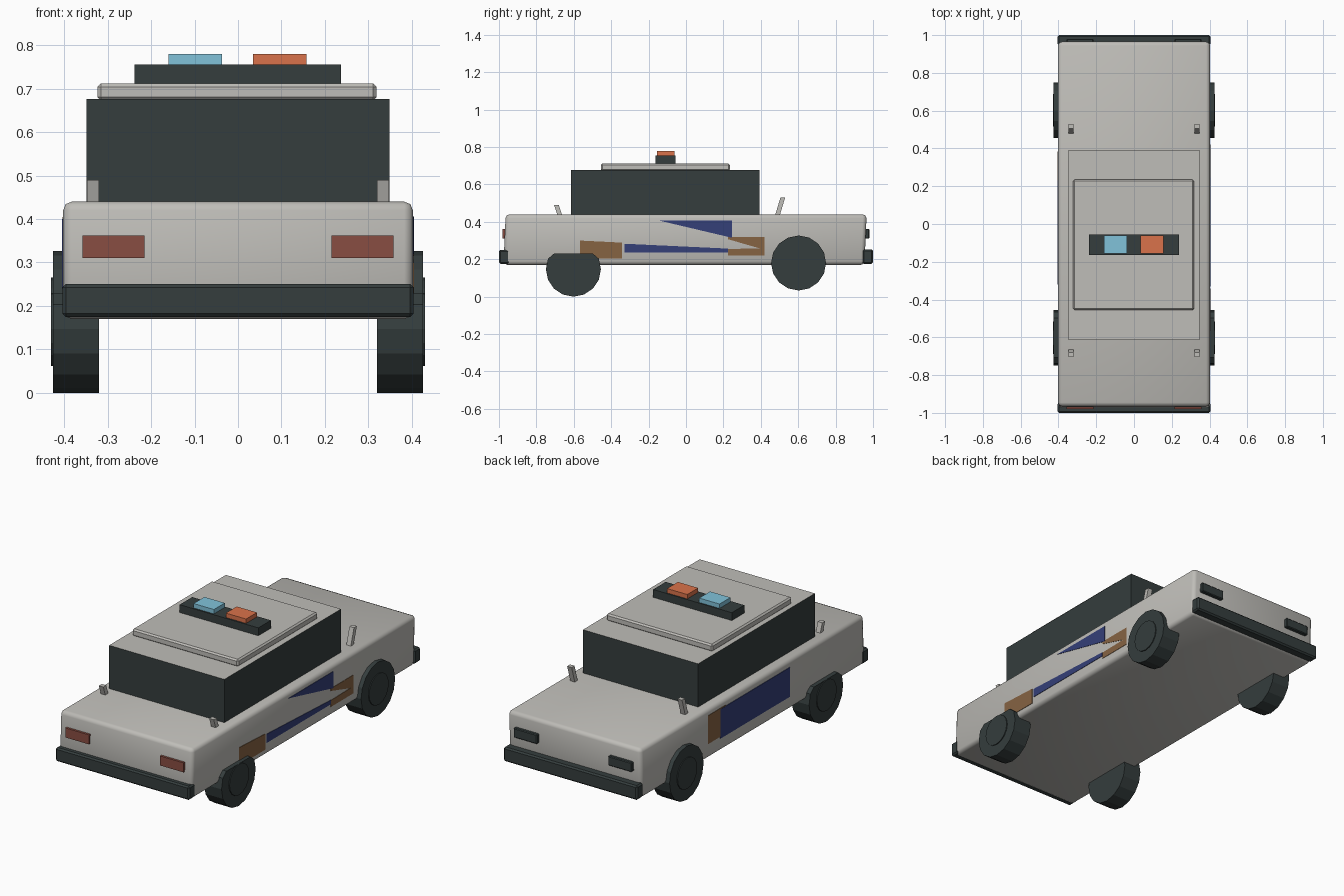
import bpy, bmesh, math
from mathutils import Matrix, Vector

cube = bpy.data.objects.get("Cube")
if cube:
    bpy.data.objects.remove(cube, do_unlink=True)


def material(name, r, g, b):
    m = bpy.data.materials.new(name)
    m.use_nodes = True
    m.diffuse_color = (r, g, b, 1)
    m.node_tree.nodes["Principled BSDF"].inputs["Base Color"].default_value = (r, g, b, 1)
    return m


PAINT = material("pale grey paint", 0.52, 0.51, 0.48)
DARK = material("charcoal", 0.035, 0.047, 0.047)
RED = material("dull red lamp", 0.25, 0.075, 0.055)
NAVY = material("navy stripe", 0.035, 0.05, 0.19)
BROWN = material("brown stripe", 0.24, 0.125, 0.055)
SKY = material("light blue beacon", 0.22, 0.54, 0.70)
ORANGE = material("orange beacon", 0.70, 0.17, 0.07)


def finish(name, bm, *mats):
    bmesh.ops.recalc_face_normals(bm, faces=bm.faces)
    me = bpy.data.meshes.new(name)
    bm.to_mesh(me)
    bm.free()
    for m in mats:
        me.materials.append(m)
    ob = bpy.data.objects.new(name, me)
    bpy.context.collection.objects.link(ob)
    return ob


def box(name, x, y, z, mat, bevel=0.0, segments=1, lean=0.0):
    """Box between ranges; lean shifts the top along y."""
    bm = bmesh.new()
    bmesh.ops.create_cube(bm, size=1)
    for v in bm.verts:
        top = v.co.z > 0
        v.co = Vector([r[0] if c < 0 else r[1] for c, r in zip(v.co, (x, y, z))])
        if top:
            v.co.y += lean
    if bevel:
        bmesh.ops.bevel(bm, geom=bm.edges[:], offset=bevel, segments=segments,
                        profile=0.5, affect='EDGES')
    return finish(name, bm, mat)


def plate(name, points, x0, x1, mat):
    """Thin side marking from a y-z outline."""
    bm = bmesh.new()
    face = bm.faces.new([bm.verts.new((x0, y, z)) for y, z in points])
    ext = bmesh.ops.extrude_face_region(bm, geom=[face])
    for v in ext["geom"]:
        if isinstance(v, bmesh.types.BMVert):
            v.co.x = x1
    return finish(name, bm, mat)


def wheel(name, side, y, z, clip):
    bm = bmesh.new()
    turn = Matrix.Rotation(math.pi / 2, 4, 'Y')
    for radius, inner, outer in ((0.147, 0.32, 0.425), (0.085, 0.40, 0.43)):
        place = Matrix.Translation((side * (inner + outer) / 2, y, z)) @ turn
        bmesh.ops.create_cone(bm, cap_ends=True, segments=16, radius1=radius,
                              radius2=radius, depth=outer - inner, matrix=place)
    # Tyre tops flattened beneath the front wings
    for v in bm.verts:
        v.co.z = min(v.co.z, clip)
    bmesh.ops.remove_doubles(bm, verts=bm.verts, dist=0.0001)
    return finish(name, bm, DARK)


# Body shell, with a tail that leans in slightly towards the bottom
body = box("body", (-0.402, 0.402), (-0.975, 0.955), (0.17, 0.44), PAINT, 0.02, 2)
for v in body.data.vertices:
    if v.co.z > 0.3:
        v.co.y += 0.01
body.select_set(True)
bpy.context.view_layer.objects.active = body
bpy.ops.object.shade_smooth_by_angle(angle=math.radians(50))

# Cabin: dark glass all round, painted top
cabin = box("cabin", (-0.348, 0.348), (-0.615, 0.392), (0.43, 0.676), DARK)
cabin.data.materials.append(PAINT)
for p in cabin.data.polygons:
    if p.normal.z > 0.9:
        p.material_index = 1

# Roof panel and beacon bar
box("roof_panel", (-0.323, 0.318), (-0.455, 0.235), (0.672, 0.712), PAINT, 0.008)
box("beacon_bar", (-0.238, 0.237), (-0.163, -0.055), (0.70, 0.755), DARK)
box("blue_beacon", (-0.16, -0.037), (-0.155, -0.061), (0.75, 0.779), SKY)
box("orange_beacon", (0.035, 0.157), (-0.155, -0.061), (0.75, 0.779), ORANGE)

# Bumpers
box("front_bumper", (-0.404, 0.404), (-1.0, -0.945), (0.175, 0.25), DARK, 0.008)
box("rear_bumper", (-0.404, 0.404), (0.945, 1.0), (0.175, 0.253), DARK, 0.008)

# Parts repeated on both sides
for side, label in ((1, "left"), (-1, "right")):
    lamp_x = sorted((side * 0.215, side * 0.357))
    box("front_lamp_" + label, lamp_x, (-0.98, -0.955), (0.31, 0.362), RED)
    box("rear_lamp_" + label, lamp_x, (0.95, 0.98), (0.31, 0.362), DARK, 0.004)
    post_x = sorted((side * 0.32, side * 0.347))
    box("front_post_" + label, post_x, (-0.685, -0.66), (0.43, 0.49), PAINT, lean=-0.02)
    box("rear_post_" + label, post_x, (0.475, 0.50), (0.43, 0.53), PAINT, lean=0.03)
    wheel("front_wheel_" + label, side, -0.602, 0.147, 0.23)
    wheel("rear_wheel_" + label, side, 0.602, 0.18, 1.0)

# Left side markings
L = (0.398, 0.4045)
plate("left_upper_stripe", [(-0.14, 0.406), (0.245, 0.406), (0.245, 0.315)], *L, NAVY)
plate("left_lower_stripe", [(-0.33, 0.283), (0.225, 0.257), (0.225, 0.235),
                            (-0.33, 0.235)], *L, NAVY)
plate("left_front_patch", [(-0.567, 0.30), (-0.342, 0.289), (-0.342, 0.203),
                           (-0.567, 0.203)], *L, BROWN)
plate("left_rear_patch", [(0.225, 0.32), (0.42, 0.32), (0.42, 0.22), (0.225, 0.22),
                          (0.225, 0.255), (0.395, 0.258), (0.225, 0.307)],
      0.398, 0.404, BROWN)

# Right side markings
plate("right_panel", [(-0.32, 0.24), (0.28, 0.24), (0.28, 0.40), (-0.32, 0.40)],
      -0.398, -0.405, NAVY)
plate("right_patch", [(0.23, 0.25), (0.385, 0.25), (0.385, 0.405), (0.23, 0.405)],
      -0.398, -0.404, BROWN)
